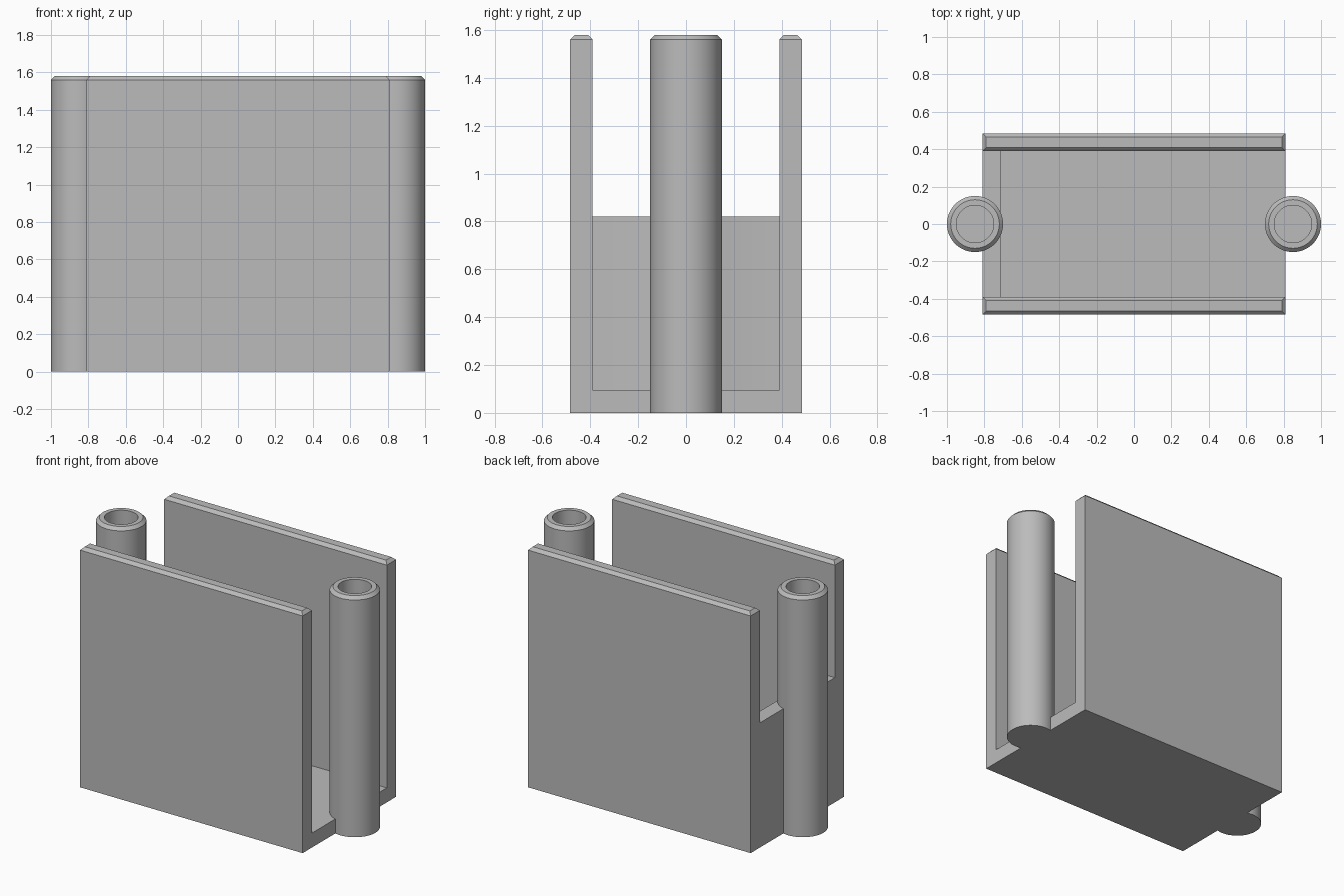
import bpy, bmesh, math
from mathutils import Matrix

if "Cube" in bpy.data.objects:
    bpy.data.objects.remove(bpy.data.objects["Cube"], do_unlink=True)

TOP, CHAMFER, WALL = 1.58, 0.02, 0.095
HALF_X, HALF_Y = 0.81, 0.485
POST_X, POST_R, HOLE_R = 0.85, 0.15, 0.1

grey = bpy.data.materials.new("plain grey")
grey.use_nodes = True
colour = (0.5, 0.5, 0.5, 1)
grey.diffuse_color = colour
grey.node_tree.nodes["Principled BSDF"].inputs["Base Color"].default_value = colour


def finish(name, bm):
    bmesh.ops.recalc_face_normals(bm, faces=bm.faces)
    mesh = bpy.data.meshes.new(name)
    bm.to_mesh(mesh)
    bm.free()
    mesh.materials.append(grey)
    obj = bpy.data.objects.new(name, mesh)
    bpy.context.collection.objects.link(obj)
    return obj


def chamfer_top(bm):
    edges = [e for e in bm.edges if all(v.co.z > TOP - 0.001 for v in e.verts)]
    bmesh.ops.bevel(bm, geom=edges, offset=CHAMFER, segments=1, affect='EDGES')


def box(name, x0, x1, y0, y1, z0, z1):
    bm = bmesh.new()
    bmesh.ops.create_cube(bm, size=1)
    for v in bm.verts:
        v.co = (x1 if v.co.x > 0 else x0, y1 if v.co.y > 0 else y0,
                z1 if v.co.z > 0 else z0)
    return finish(name, bm)


def cylinder(name, x, radius, z0, z1, chamfered=False):
    bm = bmesh.new()
    bmesh.ops.create_cone(bm, cap_ends=True, segments=64, radius1=radius, radius2=radius,
                          depth=z1 - z0, matrix=Matrix.Translation((x, 0, (z0 + z1) / 2)))
    if chamfered:
        chamfer_top(bm)
    return finish(name, bm)


def combine(target, tool, operation):
    mod = target.modifiers.new(operation.lower(), 'BOOLEAN')
    mod.operation, mod.object, mod.solver = operation, tool, 'EXACT'
    bpy.context.view_layer.objects.active = target
    bpy.ops.object.modifier_apply(modifier=mod.name)
    bpy.data.objects.remove(tool, do_unlink=True)


# Channel: floor with tall front and back walls, chamfered along the top
inner = HALF_Y - WALL
profile = [(-HALF_Y, 0), (HALF_Y, 0), (HALF_Y, TOP), (inner, TOP),
           (inner, WALL), (-inner, WALL), (-inner, TOP), (-HALF_Y, TOP)]
bm = bmesh.new()
face = bm.faces.new([bm.verts.new((-HALF_X, y, z)) for y, z in profile])
new = bmesh.ops.extrude_face_region(bm, geom=[face])["geom"]
bmesh.ops.translate(bm, vec=(2 * HALF_X, 0, 0),
                    verts=[g for g in new if isinstance(g, bmesh.types.BMVert)])
bmesh.ops.recalc_face_normals(bm, faces=bm.faces)
chamfer_top(bm)
body = finish("channel_body", bm)

# Half-height wall closing one end
combine(body, box("end_wall", -HALF_X, -HALF_X + WALL, -inner - 0.03, inner + 0.03,
                  0, 0.82), 'UNION')

# Hollow round posts at both ends
for side in (-1, 1):
    combine(body, cylinder("post", side * POST_X, POST_R, 0, TOP, True), 'UNION')
for side in (-1, 1):
    combine(body, cylinder("post_hole", side * POST_X, HOLE_R, WALL, TOP + 0.1), 'DIFFERENCE')

bpy.ops.object.select_all(action='DESELECT')
body.select_set(True)
bpy.context.view_layer.objects.active = body
bpy.ops.object.shade_smooth_by_angle(angle=math.radians(30))
